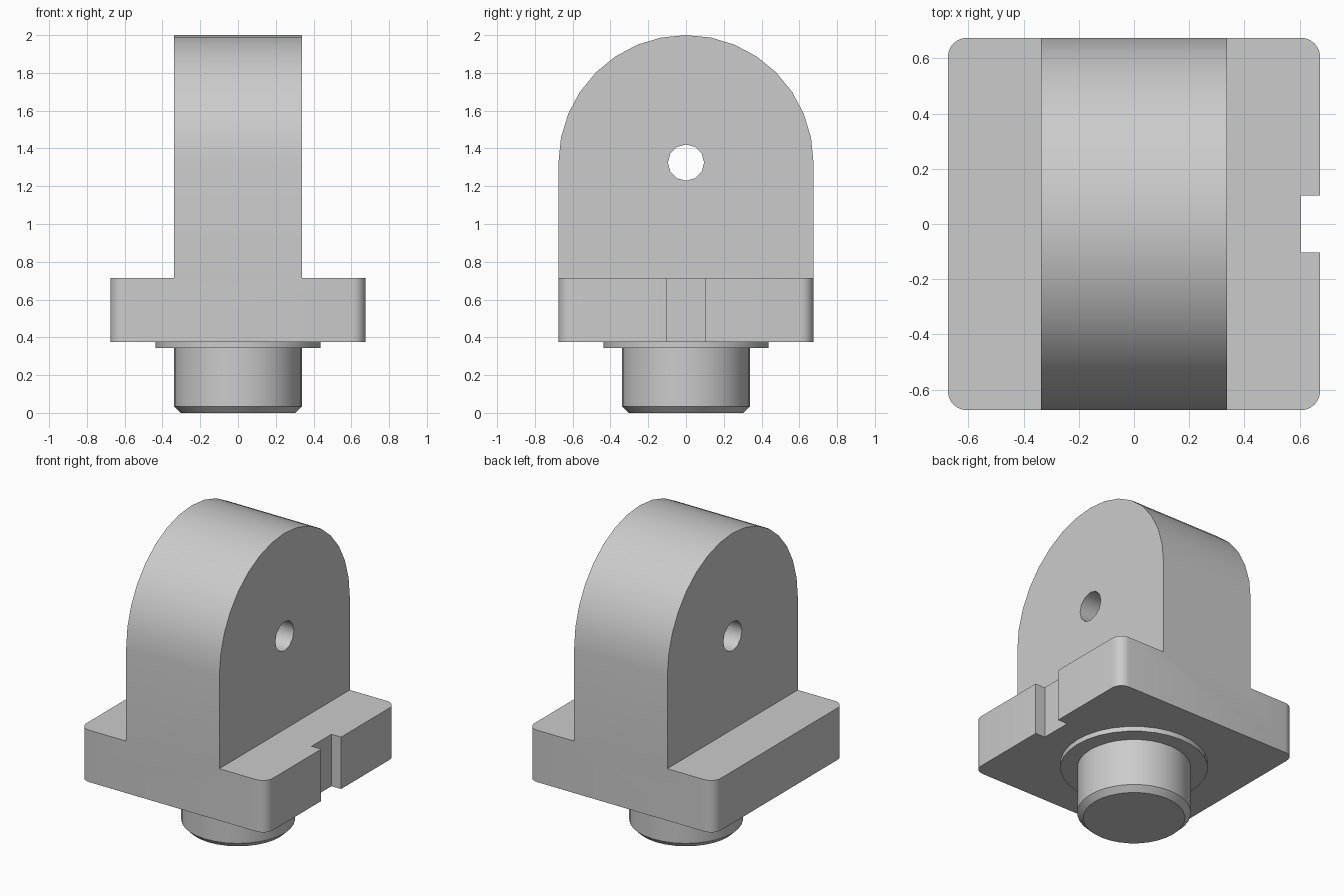
import bpy
import math
from mathutils import Matrix

cube = bpy.data.objects.get("Cube")
if cube:
    bpy.data.objects.remove(cube, do_unlink=True)

HALF = 0.675              # half width of the plate and radius of the arch
HALF_THICK = HALF / 2     # half thickness of the upright, radius of the peg
PLATE_LOW, PLATE_TOP = 0.375, 0.715
ARCH_Z = 2 - HALF         # height of the arch centre and pin hole

grey = bpy.data.materials.new("plain_grey")
grey.use_nodes = True
grey.diffuse_color = (0.6, 0.6, 0.6, 1)
grey.node_tree.nodes["Principled BSDF"].inputs["Base Color"].default_value = (0.6, 0.6, 0.6, 1)


def arc(cx, cy, radius, start, end, steps):
    """Points along a circular arc, angles in degrees."""
    angles = [math.radians(start + (end - start) * i / steps) for i in range(steps + 1)]
    return [(cx + radius * math.cos(a), cy + radius * math.sin(a)) for a in angles]


def loft(name, sections):
    """Solid through matching rings of points, capped at both ends."""
    n = len(sections[0])
    faces = [list(range(n))[::-1], [(len(sections) - 1) * n + i for i in range(n)]]
    for s in range(len(sections) - 1):
        for i in range(n):
            j = (i + 1) % n
            faces.append((s * n + i, s * n + j, (s + 1) * n + j, (s + 1) * n + i))
    mesh = bpy.data.meshes.new(name)
    mesh.from_pydata([p for ring in sections for p in ring], [], faces)
    mesh.materials.append(grey)
    obj = bpy.data.objects.new(name, mesh)
    bpy.context.collection.objects.link(obj)
    return obj


def upward(name, outline, low, high):
    return loft(name, [[(x, y, z) for x, y in outline] for z in (low, high)])


def sideways(name, outline, half):
    return loft(name, [[(x, y, z) for y, z in outline] for x in (-half, half)])


def turned(name, profile, steps=32):
    """Solid of revolution from (radius, height) pairs."""
    return loft(name, [[(x, y, z) for x, y in arc(0, 0, r, 0, 360, steps)[:-1]]
                       for r, z in profile])


def activate(obj):
    bpy.ops.object.select_all(action="DESELECT")
    obj.select_set(True)
    bpy.context.view_layer.objects.active = obj


def combine(obj, other, operation):
    activate(obj)
    mod = obj.modifiers.new(operation.lower(), "BOOLEAN")
    mod.object, mod.operation, mod.solver = other, operation, "EXACT"
    bpy.ops.object.modifier_apply(modifier=mod.name)
    bpy.data.objects.remove(other, do_unlink=True)


# Square plate with rounded corners
fillet = 0.07
inner = HALF - fillet
corners = []
for k, (sx, sy) in enumerate([(1, 1), (-1, 1), (-1, -1), (1, -1)]):
    corners += arc(sx * inner, sy * inner, fillet, 90 * k, 90 * k + 90, 6)
body = upward("bracket_body", corners, PLATE_LOW, PLATE_TOP)

# Key slot in the left edge of the plate
slot = [(HALF - 0.07, -0.103), (1, -0.103), (1, 0.103), (HALF - 0.07, 0.103)]
combine(body, upward("slot_cutter", slot, 0.2, 0.9), "DIFFERENCE")

# Round-topped upright with its pin hole
arch = [(-HALF, PLATE_TOP), (HALF, PLATE_TOP)] + arc(0, ARCH_Z, HALF, 0, 180, 16)
upright = sideways("upright", arch, HALF_THICK)
hole = arc(0, ARCH_Z, 0.096, 0, 360, 12)[:-1]
combine(upright, sideways("hole_cutter", hole, 1), "DIFFERENCE")
combine(body, upright, "UNION")

# Collar and chamfered peg under the plate
collar = turned("collar", [(0.4375, 0.343), (0.4375, PLATE_LOW)])
peg = turned("peg", [(HALF_THICK - 0.035, 0), (HALF_THICK, 0.035), (HALF_THICK, PLATE_LOW)])

for obj in (body, collar, peg):
    activate(obj)
    bpy.ops.object.shade_smooth_by_angle(angle=math.radians(32))
